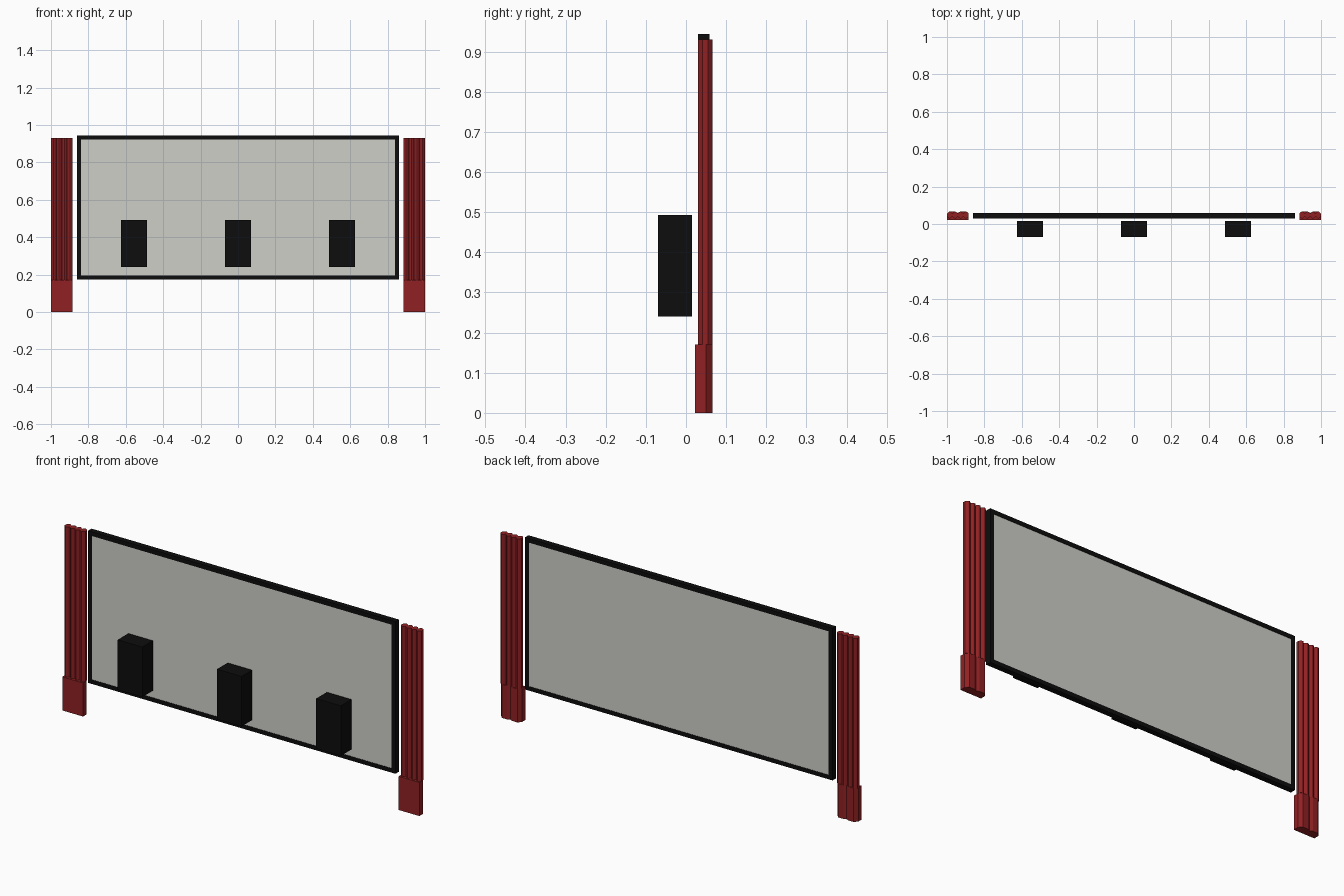
import bpy, bmesh, math

cube = bpy.data.objects.get("Cube")
if cube:
    bpy.data.objects.remove(cube, do_unlink=True)


def material(name, colour):
    m = bpy.data.materials.new(name)
    m.use_nodes = True
    m.diffuse_color = (*colour, 1)
    m.node_tree.nodes["Principled BSDF"].inputs["Base Color"].default_value = (*colour, 1)
    return m


black = material("black", (0.004, 0.004, 0.004))
red = material("curtain red", (0.28, 0.015, 0.017))
grey = material("screen grey", (0.62, 0.62, 0.58))


def finish(bm, name, mat):
    bmesh.ops.recalc_face_normals(bm, faces=bm.faces)
    mesh = bpy.data.meshes.new(name)
    bm.to_mesh(mesh)
    bm.free()
    mesh.materials.append(mat)
    ob = bpy.data.objects.new(name, mesh)
    bpy.context.collection.objects.link(ob)
    return ob


def box(name, mat, low, high):
    bm = bmesh.new()
    bmesh.ops.create_cube(bm, size=1)
    for v in bm.verts:
        v.co = [a + (b - a) * (c + 0.5) for a, b, c in zip(low, high, v.co)]
    return finish(bm, name, mat)


def prism(name, mat, profile, z0, z1):
    """Extrude a closed plan outline upward."""
    bm = bmesh.new()
    base = bm.faces.new([bm.verts.new((x, y, z0)) for x, y in profile])
    top = bmesh.ops.extrude_face_region(bm, geom=[base])["geom"]
    for v in top:
        if isinstance(v, bmesh.types.BMVert):
            v.co.z = z1
    return finish(bm, name, mat)


# Projection screen and its frame
X, LOW, HIGH, BAR = 0.861, 0.174, 0.944, 0.021
F, B = 0.03, 0.058
box("screen", grey, (-X + BAR, F + 0.002, LOW + BAR), (X - BAR, B - 0.002, HIGH - BAR))
box("frame_top", black, (-X, F, HIGH - BAR), (X, B, HIGH))
box("frame_bottom", black, (-X, F, LOW), (X, B, LOW + BAR))
for side, s in (("left", 1), ("right", -1)):
    a, b = sorted((s * X, s * (X - BAR)))
    box("frame_" + side, black, (a, F, LOW + BAR), (b, B, HIGH - BAR))

# Three speakers in front of the screen
for name, x in (("right", -0.556), ("centre", 0), ("left", 0.556)):
    box("speaker_" + name, black, (x - 0.069, -0.07, 0.24), (x + 0.069, 0.015, 0.493))

# Pleated curtains with a solid foot
WIDTH, FOLDS, STEPS = 0.116, 4, 6
MID = 0.048
for side, s in (("left", 1), ("right", -1)):
    cx = s * (1 - WIDTH / 2)
    n = FOLDS * STEPS
    ripple = [(cx - WIDTH / 2 + WIDTH * i / n,
               0.007 + 0.0115 * abs(math.sin(math.pi * i / STEPS))) for i in range(n + 1)]
    outline = [(x, MID - d) for x, d in ripple] + [(x, MID + d) for x, d in reversed(ripple)]
    prism("curtain_" + side, red, outline, 0.17, 0.93)
    h = WIDTH / 2
    foot = [(cx - h, 0.0225), (cx + h, 0.0225), (cx + h, 0.05), (cx + h * 0.75, 0.066),
            (cx + h * 0.25, 0.066), (cx, 0.06), (cx - h * 0.25, 0.066),
            (cx - h * 0.75, 0.066), (cx - h, 0.05)]
    prism("curtain_foot_" + side, red, foot, 0, 0.17)
